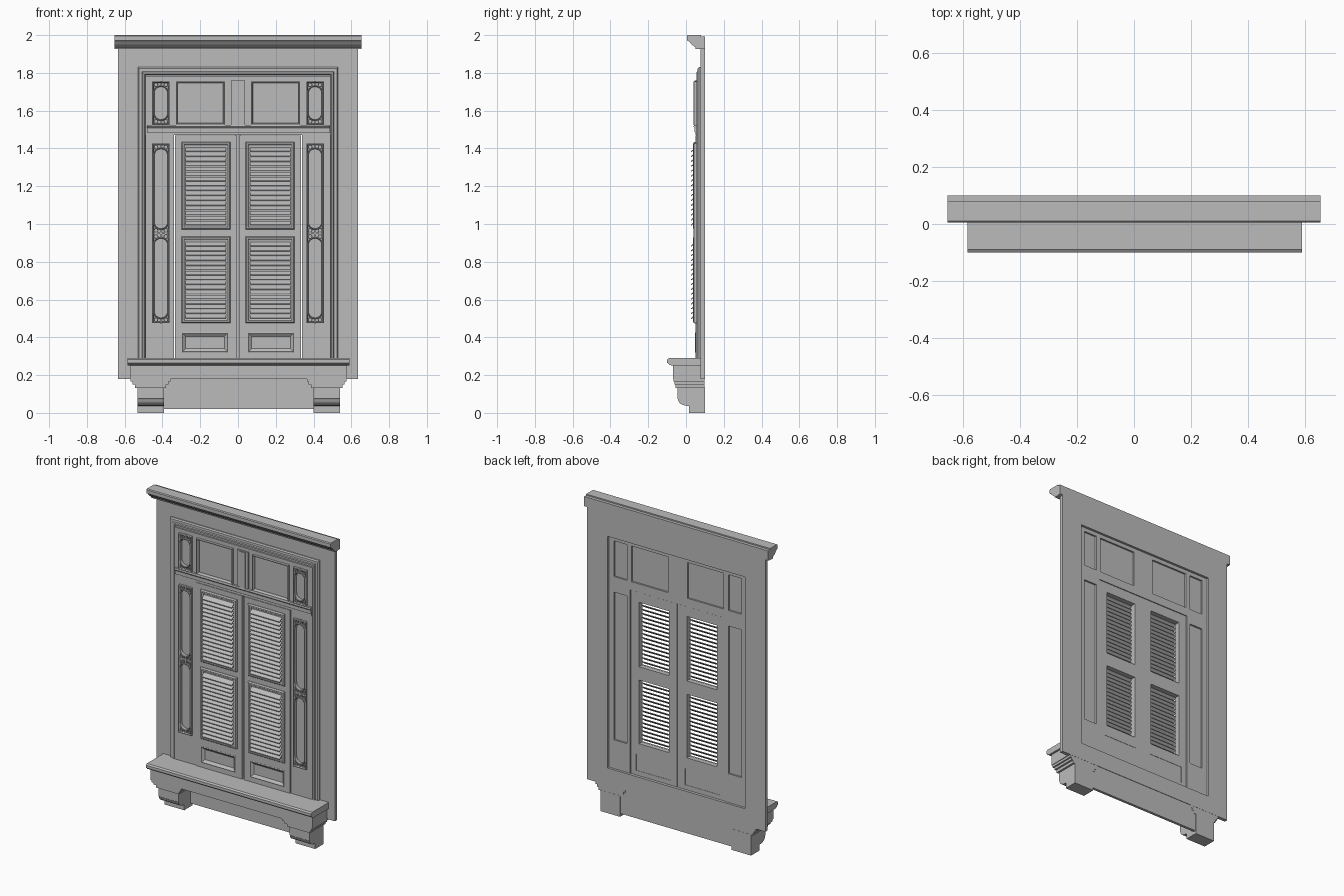
import bpy, bmesh, math

if "Cube" in bpy.data.objects:
    bpy.data.objects.remove(bpy.data.objects["Cube"])

stone = bpy.data.materials.new("painted grey")
stone.diffuse_color = (0.5, 0.5, 0.5, 1)
stone.use_nodes = True
stone.node_tree.nodes["Principled BSDF"].inputs["Base Color"].default_value = stone.diffuse_color


def finish(name, bm, smooth=False):
    bmesh.ops.remove_doubles(bm, verts=bm.verts, dist=1e-5)
    bmesh.ops.recalc_face_normals(bm, faces=bm.faces)
    me = bpy.data.meshes.new(name)
    bm.to_mesh(me)
    bm.free()
    me.materials.append(stone)
    ob = bpy.data.objects.new(name, me)
    bpy.context.collection.objects.link(ob)
    if smooth:
        bpy.context.view_layer.objects.active = ob
        ob.select_set(True)
        bpy.ops.object.shade_smooth_by_angle(angle=math.radians(35))
        ob.select_set(False)
    return ob


def extrude_x(name, profile, x0, x1, smooth=False):
    """Closed (y, z) profile pulled along x."""
    bm = bmesh.new()
    a = [bm.verts.new((x0, y, z)) for y, z in profile]
    b = [bm.verts.new((x1, y, z)) for y, z in profile]
    bm.faces.new(a)
    bm.faces.new(b[::-1])
    for i in range(len(a)):
        j = (i + 1) % len(a)
        bm.faces.new((a[i], a[j], b[j], b[i]))
    return finish(name, bm, smooth)


def box(name, x0, x1, y0, y1, z0, z1):
    return extrude_x(name, [(y0, z0), (y1, z0), (y1, z1), (y0, z1)], x0, x1)


def plate(name, rect, holes, y0, y1):
    """Flat slab with rectangular through-holes; rects are x0, x1, z0, z1."""
    xs = sorted({v for r in [rect] + holes for v in r[:2]})
    zs = sorted({v for r in [rect] + holes for v in r[2:]})

    def solid(i, k):
        if not (0 <= i < len(xs) - 1 and 0 <= k < len(zs) - 1):
            return False
        cx, cz = (xs[i] + xs[i + 1]) / 2, (zs[k] + zs[k + 1]) / 2
        return not any(h[0] < cx < h[1] and h[2] < cz < h[3] for h in holes)

    bm = bmesh.new()

    def quad(*pts):
        bm.faces.new([bm.verts.new(p) for p in pts])

    for i in range(len(xs) - 1):
        for k in range(len(zs) - 1):
            if not solid(i, k):
                continue
            a, b, c, d = xs[i], xs[i + 1], zs[k], zs[k + 1]
            for y in (y0, y1):
                quad((a, y, c), (b, y, c), (b, y, d), (a, y, d))
            for x, n in ((a, i - 1), (b, i + 1)):
                if not solid(n, k):
                    quad((x, y0, c), (x, y1, c), (x, y1, d), (x, y0, d))
            for z, n in ((c, k - 1), (d, k + 1)):
                if not solid(i, n):
                    quad((a, y0, z), (b, y0, z), (b, y1, z), (a, y1, z))
    return finish(name, bm)


def ring(name, outline, profile, smooth=False):
    """Sweep a closed (inset, y) profile round an outline(inset) -> [(x, z)]."""
    bm = bmesh.new()
    loops = [[bm.verts.new((x, y, z)) for x, z in outline(d)] for d, y in profile]
    n = len(loops[0])
    for p in range(len(loops)):
        a, b = loops[p], loops[(p + 1) % len(loops)]
        for i in range(n):
            j = (i + 1) % n
            bm.faces.new((a[i], a[j], b[j], b[i]))
    return finish(name, bm, smooth)


def rect_outline(x0, x1, z0, z1):
    return lambda d: [(x0 + d, z0 + d), (x1 - d, z0 + d), (x1 - d, z1 - d), (x0 + d, z1 - d)]


def capsule_outline(cx, z0, z1, r, n=10):
    def f(d):
        pts = []
        for cz, start in ((z1 - r, 0), (z0 + r, math.pi)):
            for i in range(n + 1):
                t = start + math.pi * i / n
                pts.append((cx + (r - d) * math.cos(t), cz + (r - d) * math.sin(t)))
        return pts
    return f


def span(s, a, b):
    """Mirrored x interval."""
    return tuple(sorted((s * a, s * b)))


# Wall surround and crowning cornice
plate("wall_surround", (-0.635, 0.635, 0.18, 1.95), [(-0.49, 0.49, 0.29, 1.78)], 0.078, 0.1)
extrude_x("cornice", [(0.1, 1.93), (0.1, 1.992), (0.08, 1.992), (0.08, 2.0), (0.01, 2.0),
                      (0.005, 1.995), (0.005, 1.972), (0.018, 1.965), (0.03, 1.95),
                      (0.05, 1.935), (0.052, 1.926), (0.08, 1.926)], -0.655, 0.655)

# Stepped architrave; its lower run is hidden by the sill
ring("architrave", rect_outline(-0.53, 0.53, 0.19, 1.83),
     [(0, 0.082), (0, 0.07), (0.006, 0.062), (0.022, 0.062), (0.026, 0.056),
      (0.036, 0.056), (0.04, 0.066), (0.055, 0.066), (0.055, 0.082)])

# Sill, apron and brackets
C = 0.003
extrude_x("sill_cap", [(0.08, 0.25), (0.08, 0.29), (-0.09, 0.29), (-0.1, 0.283), (-0.1, 0.265),
                       (-0.092, 0.262), (-0.09, 0.256), (-0.075, 0.25)], C - 0.588, C + 0.588)
box("sill_apron", C - 0.575, C + 0.575, -0.07, 0.085, 0.18, 0.25)
box("lower_panel", -0.53, 0.535, 0.08, 0.097, 0.02, 0.29)
for s in (-1, 1):
    for k, (w, y, z0, z1) in enumerate([(0.105, -0.066, 0.165, 0.18), (0.095, -0.06, 0.15, 0.165),
                                        (0.083, -0.055, 0.132, 0.15)]):
        c = C + s * 0.466
        box(f"bracket_step_{k}", c - w, c + w, y, 0.099, z0, z1)
    curve = [(0.005 - 0.047 * math.sin(t), 0.072 - 0.034 * math.cos(t))
             for t in [math.pi / 2 * i / 6 for i in range(7)]]
    extrude_x("bracket", [(0.1, 0), (0.1, 0.135), (-0.045, 0.135), (-0.045, 0.075)]
              + curve[::-1] + [(0.015, 0.036), (0.015, 0)], c - 0.07, c + 0.07, True)

# Transom
wins = [(*span(s, 0.07, 0.328), 1.525, 1.755) for s in (-1, 1)]
lights = [(*span(s, 0.362, 0.454), 1.525, 1.755) for s in (-1, 1)]
plate("transom_panel", (-0.49, 0.49, 1.47, 1.78), wins + lights, 0.056, 0.085)
extrude_x("transom_bar", [(0.06, 1.47), (0.06, 1.525), (0.042, 1.525), (0.04, 1.515), (0.046, 1.508),
                          (0.046, 1.488), (0.05, 1.482), (0.05, 1.47)], -0.482, 0.487)
box("transom_mullion", -0.038, 0.038, 0.046, 0.06, 1.525, 1.76)
box("mullion_face", -0.02, 0.02, 0.042, 0.05, 1.525, 1.755)
for w in wins:
    box("transom_pane", w[0], w[1], 0.062, 0.074, w[2], w[3])
    ring("transom_window_frame", rect_outline(*w),
         [(0, 0.065), (0, 0.04), (0.005, 0.04), (0.009, 0.05), (0.009, 0.065)])

# Side panels with tracery
sides = [(*span(s, 0.362, 0.454), 0.475, 1.425) for s in (-1, 1)]
for s, r in zip((-1, 1), sides):
    plate("side_panel", (*span(s, 0.338, 0.49), 0.27, 1.47), [r], 0.055, 0.085)


def tracery(r, cells):
    cx = (r[0] + r[1]) / 2
    box("tracery_pane", r[0], r[1], 0.064, 0.074, r[2], r[3])
    ring("tracery_frame", rect_outline(*r),
         [(0, 0.066), (0, 0.042), (0.004, 0.04), (0.008, 0.046), (0.008, 0.066)])
    for z0, z1 in cells:
        ring("tracery_loop", capsule_outline(cx, z0, z1, 0.041),
             [(0, 0.064), (0, 0.044), (0.003, 0.041), (0.006, 0.044), (0.006, 0.064)], True)
        for z, d in ((z0, -1), (z1, 1)):
            # Upright tie, cross bar and corner scrolls beyond each loop end
            a, b = sorted((z - d * 0.004, z + d * 0.024))
            box("tracery_tie", cx - 0.005, cx + 0.005, 0.045, 0.064, a, b)
            for s in (-1, 1):
                ring("tracery_scroll", capsule_outline(cx + s * 0.026, z + d * 0.004 - 0.013,
                                                       z + d * 0.004 + 0.013, 0.012, 5),
                     [(0, 0.064), (0, 0.046), (0.005, 0.046), (0.005, 0.064)])


for r in lights:
    tracery(r, [(1.547, 1.733)])
for r in sides:
    tracery(r, [(0.497, 0.93), (0.97, 1.403)])
    box("tracery_middle_bar", r[0], r[1], 0.045, 0.064, 0.946, 0.954)

# Door leaves with louvres and lower panels
box("door_rebate", -0.012, 0.012, 0.068, 0.08, 0.27, 1.47)
for s in (-1, 1):
    x0, x1 = span(s, 0.04, 0.3)
    frames = [(x0, x1, 0.475, 0.935), (x0, x1, 0.97, 1.435)]
    holes = [(a + 0.023, b - 0.023, c + 0.021, d - 0.03) for a, b, c, d in frames]
    sunk = (*span(s, 0.052, 0.297), 0.32, 0.425)
    plate("door_leaf", (*span(s, 0.006, 0.334), 0.27, 1.468), holes + [sunk], 0.05, 0.082)
    for f, h in zip(frames, holes):
        ring("louvre_frame", rect_outline(*f),
             [(0, 0.054), (0, 0.046), (0.006, 0.038), (0.014, 0.038), (0.017, 0.042),
              (0.022, 0.044), (0.022, 0.054)])
        n = 16
        pitch = (h[3] - h[2]) / n
        for i in range(n):
            z = h[2] + pitch * (i + 0.5)
            extrude_x("louvre_slat", [(0.054, z + 0.009), (0.052, z + 0.013), (0.027, z - 0.006),
                                      (0.027, z - 0.011), (0.03, z - 0.011)], h[0], h[1])
    # Sunk panel with sloping border
    ring("panel_moulding", rect_outline(*sunk),
         [(0, 0.07), (0, 0.049), (0.004, 0.047), (0.02, 0.06), (0.02, 0.07)])
    box("door_panel", sunk[0], sunk[1], 0.06, 0.08, sunk[2], sunk[3])
